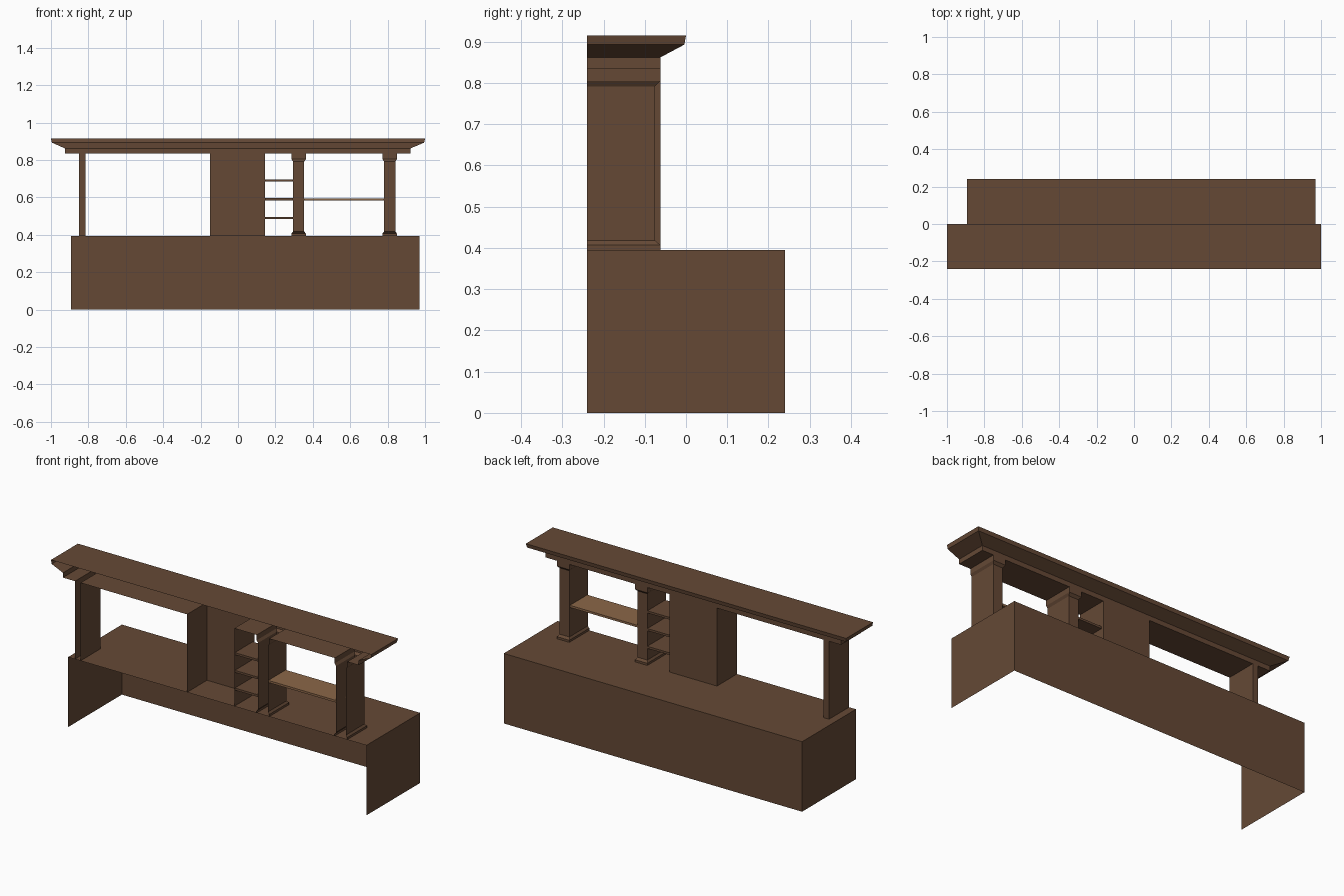
import bpy

if "Cube" in bpy.data.objects:
    bpy.data.objects.remove(bpy.data.objects["Cube"])

FRONT = -0.24          # shared open front plane
BASE_TOP = 0.395
HEADER_Z = 0.835


def material(name, color):
    m = bpy.data.materials.new(name)
    m.diffuse_color = (*color, 1)
    m.use_nodes = True
    m.node_tree.nodes["Principled BSDF"].inputs["Base Color"].default_value = m.diffuse_color
    return m


wood = material("dark_wood", (0.13, 0.066, 0.036))
light_wood = material("light_wood", (0.26, 0.135, 0.065))


def make(name, verts, faces, mat):
    me = bpy.data.meshes.new(name)
    me.from_pydata(verts, [], faces)
    me.materials.append(mat)
    ob = bpy.data.objects.new(name, me)
    bpy.context.collection.objects.link(ob)
    return ob


def shell(name, levels, cap=False, mat=wood):
    """Stack of U-shaped rings, open at the front. Level = (z, left, right, back)."""
    verts, faces = [], []
    for z, x0, x1, yb in levels:
        verts += [(x1, FRONT, z), (x1, yb, z), (x0, yb, z), (x0, FRONT, z)]
    for i in range(len(levels) - 1):
        for j in range(3):
            a = i * 4 + j
            faces.append((a, a + 1, a + 5, a + 4))
    if cap:
        n = len(verts)
        faces.append((n - 4, n - 3, n - 2, n - 1))
    return make(name, verts, faces, mat)


def box(name, x0, x1, y0, y1, z0, z1, mat=wood):
    verts = [(x, y, z) for z in (z0, z1) for x, y in ((x0, y0), (x1, y0), (x1, y1), (x0, y1))]
    faces = [(3, 2, 1, 0), (4, 5, 6, 7)]
    faces += [(i, (i + 1) % 4, (i + 1) % 4 + 4, i + 4) for i in range(4)]
    return make(name, verts, faces, mat)


# Counter base: back, two sides and top
shell("counter_base", [(0, -0.893, 0.97, 0.24), (BASE_TOP, -0.893, 0.97, 0.24)], cap=True)

# Plain uprights: thin left post and wide central block
for name, x0, x1 in (("left_post", -0.85, -0.815), ("central_block", -0.15, 0.145)):
    shell(name, [(BASE_TOP, x0, x1, -0.062), (HEADER_Z, x0, x1, -0.062)])

# Moulded posts with a chamfered foot and capital
for name, cx in (("middle_post", 0.324), ("right_post", 0.811)):
    profile = [(BASE_TOP, 1), (0.407, 1), (0.418, 0), (0.792, 0), (0.805, 1), (HEADER_Z, 1)]
    shell(name, [(z, cx - 0.03 - 0.009 * o, cx + 0.03 + 0.009 * o, -0.075 + 0.013 * o)
                 for z, o in profile])

# Canopy: straight frieze, sloped cornice, fascia and flat top
shell("canopy", [(HEADER_Z, -0.925, 0.922, -0.062), (0.862, -0.925, 0.922, -0.062),
                 (0.893, -0.995, 0.995, -0.004), (0.915, -1, 1, 0)], cap=True)

# Canopy underside panels between the uprights
for i, (x0, x1) in enumerate(((-0.925, -0.85), (-0.815, -0.15), (0.145, 0.285),
                              (0.363, 0.772), (0.85, 0.922))):
    make(f"soffit_{i + 1}", [(x0, FRONT, HEADER_Z), (x0, -0.062, HEADER_Z),
                             (x1, -0.062, HEADER_Z), (x1, FRONT, HEADER_Z)],
         [(0, 1, 2, 3)], wood)

# Small cubby shelves
for i, z in enumerate((0.49, 0.59, 0.69)):
    box(f"cubby_shelf_{i + 1}", 0.145, 0.294, -0.235, -0.075, z - 0.006, z + 0.006)

# Long lighter shelf
box("long_shelf", 0.354, 0.781, -0.235, -0.08, 0.583, 0.595, light_wood)
